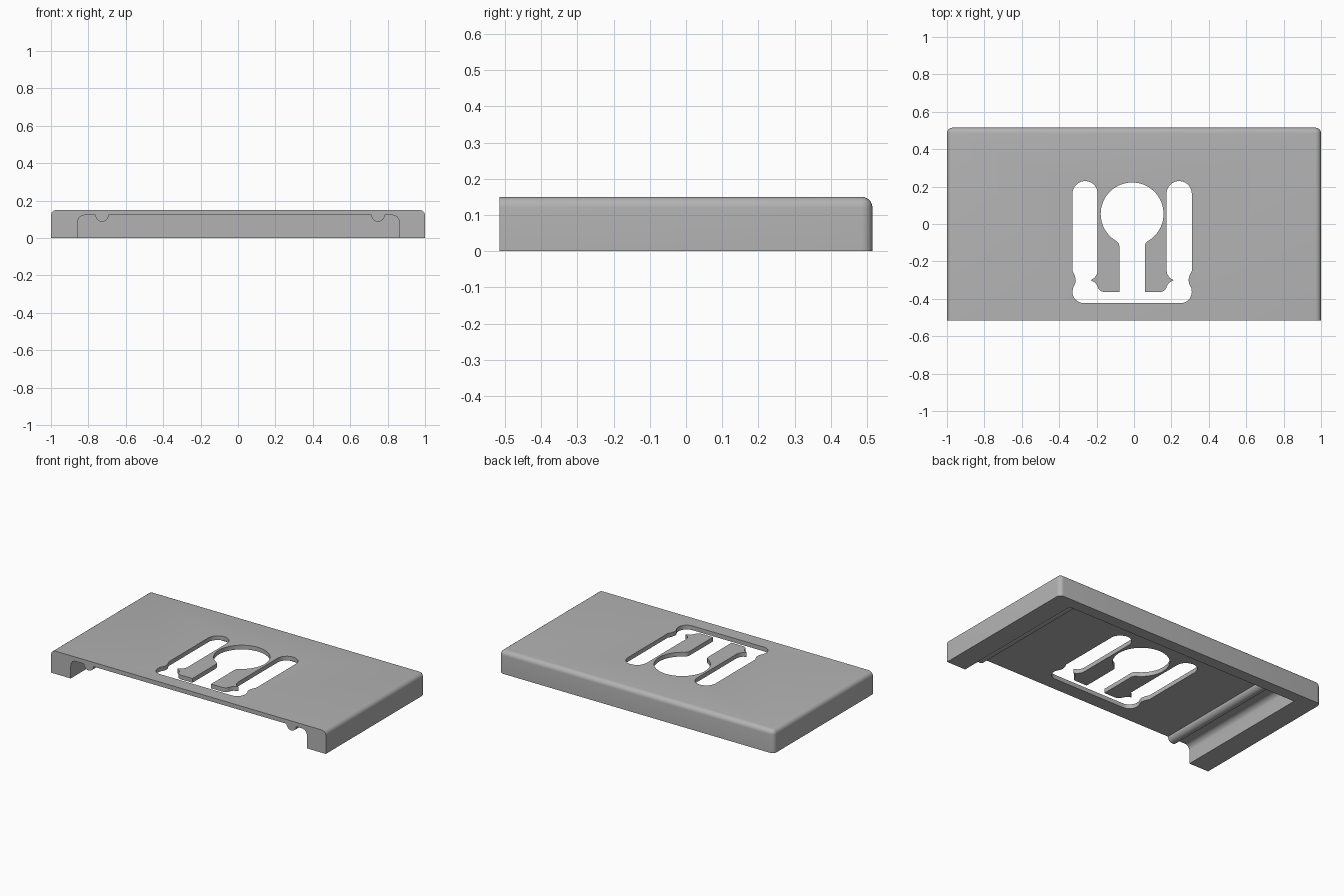
import bpy, bmesh
from math import sin, cos, pi, radians, asin

if "Cube" in bpy.data.objects:
    bpy.data.objects.remove(bpy.data.objects["Cube"], do_unlink=True)

HALF_Y, HEIGHT, CEILING = 0.515, 0.15, 0.122
EDGE_R = 0.03

grey = bpy.data.materials.new("plain_grey")
grey.use_nodes = True
colour = (0.45, 0.45, 0.45, 1)
grey.diffuse_color = colour
grey.node_tree.nodes["Principled BSDF"].inputs["Base Color"].default_value = colour


def make_object(name, bm):
    bmesh.ops.recalc_face_normals(bm, faces=bm.faces)
    mesh = bpy.data.meshes.new(name)
    bm.to_mesh(mesh)
    bm.free()
    obj = bpy.data.objects.new(name, mesh)
    mesh.materials.append(grey)
    bpy.context.collection.objects.link(obj)
    return obj


def arc(cx, cy, r, start, end, steps=12):
    angles = [radians(start + (end - start) * i / steps) for i in range(steps + 1)]
    return [(cx + r * cos(a), cy + r * sin(a)) for a in angles]


def prism(name, points, offset):
    """Closed outline of 3D points swept along an offset."""
    bm = bmesh.new()
    face = bm.faces.new([bm.verts.new(p) for p in points])
    swept = bmesh.ops.extrude_face_region(bm, geom=[face])
    verts = [v for v in swept["geom"] if isinstance(v, bmesh.types.BMVert)]
    bmesh.ops.translate(bm, verts=verts, vec=offset)
    return make_object(name, bm)


def cut(target, cutter):
    cutter.hide_render = True
    mod = target.modifiers.new("cut", "BOOLEAN")
    mod.operation, mod.solver, mod.object = "DIFFERENCE", "EXACT", cutter
    bpy.context.view_layer.objects.active = target
    bpy.ops.object.modifier_apply(modifier=mod.name)
    bpy.data.objects.remove(cutter, do_unlink=True)


# Cover block, rounded on every upper and rear edge but sharp at the front and base
bm = bmesh.new()
bmesh.ops.create_cube(bm, size=1)
for v in bm.verts:
    v.co.x *= 2
    v.co.y *= 2 * HALF_Y
    v.co.z = (v.co.z + 0.5) * HEIGHT
rounded = []
for e in bm.edges:
    mid = (e.verts[0].co + e.verts[1].co) / 2
    top, back, side = mid.z > HEIGHT * 0.9, mid.y > 0.5, abs(mid.x) > 0.9
    if top + back + side == 2:
        rounded.append(e)
bmesh.ops.bevel(bm, geom=rounded, offset=EDGE_R, segments=6, profile=0.5,
                affect="EDGES", clamp_overlap=True)
cover = make_object("cover_plate", bm)

# Underside channel, open at the front, with two hanging round ribs
left, right, fillet, rib = -0.857, 0.862, 0.036, 0.035
section = [(left, -0.05)]
section += arc(left + fillet, CEILING - fillet, fillet, 180, 90, 8)
for rib_x in (-0.727, 0.749):
    section += arc(rib_x, CEILING, rib, 180, 360)
section += arc(right - fillet, CEILING - fillet, fillet, 90, 0, 8)
section += [(right, -0.05)]
cut(cover, prism("channel_cutter", [(x, -0.6, z) for x, z in section], (0, 1.04, 0)))

# Clip opening: round hole, stem, side slots and front bar, as half an outline
CENTRE_X, HOLE_Y, HOLE_R, STEM = -0.01, 0.054, 0.168, 0.068
SLOT_IN, SLOT_OUT, SLOT_TOP, TIP_Y, BAR_Y = 0.184, 0.319, 0.162, -0.363, -0.423
slot_r = (SLOT_OUT - SLOT_IN) / 2
neck = -90 + asin((STEM + 0.014) / HOLE_R) * 180 / pi
half = arc(0, HOLE_Y, HOLE_R, 90, neck, 28)
half += [(STEM + 0.004, -0.103), (STEM, -0.118), (STEM, TIP_Y)]
half += arc(0.15, TIP_Y + 0.035, 0.035, -90, -10, 6)
half += [(0.196, -0.315), (0.222, -0.3), (0.202, -0.289), (0.188, -0.268), (SLOT_IN, -0.25)]
half += arc(SLOT_IN + slot_r, SLOT_TOP, slot_r, 180, 0, 18)
half += [(SLOT_OUT, -0.25), (0.306, -0.278), (0.301, -0.3), (0.305, -0.32), (0.316, -0.342)]
half += arc(SLOT_OUT - 0.06, BAR_Y + 0.06, 0.06, 0, -90, 8)
outline = half + [(-x, y) for x, y in reversed(half[1:])]
cut(cover, prism("clip_cutter", [(x + CENTRE_X, y, 0.05) for x, y in outline], (0, 0, 0.2)))

# Smooth the rounds, keep the corners crisp
bpy.ops.object.select_all(action="DESELECT")
cover.select_set(True)
bpy.context.view_layer.objects.active = cover
bpy.ops.object.shade_smooth_by_angle(angle=radians(30))
